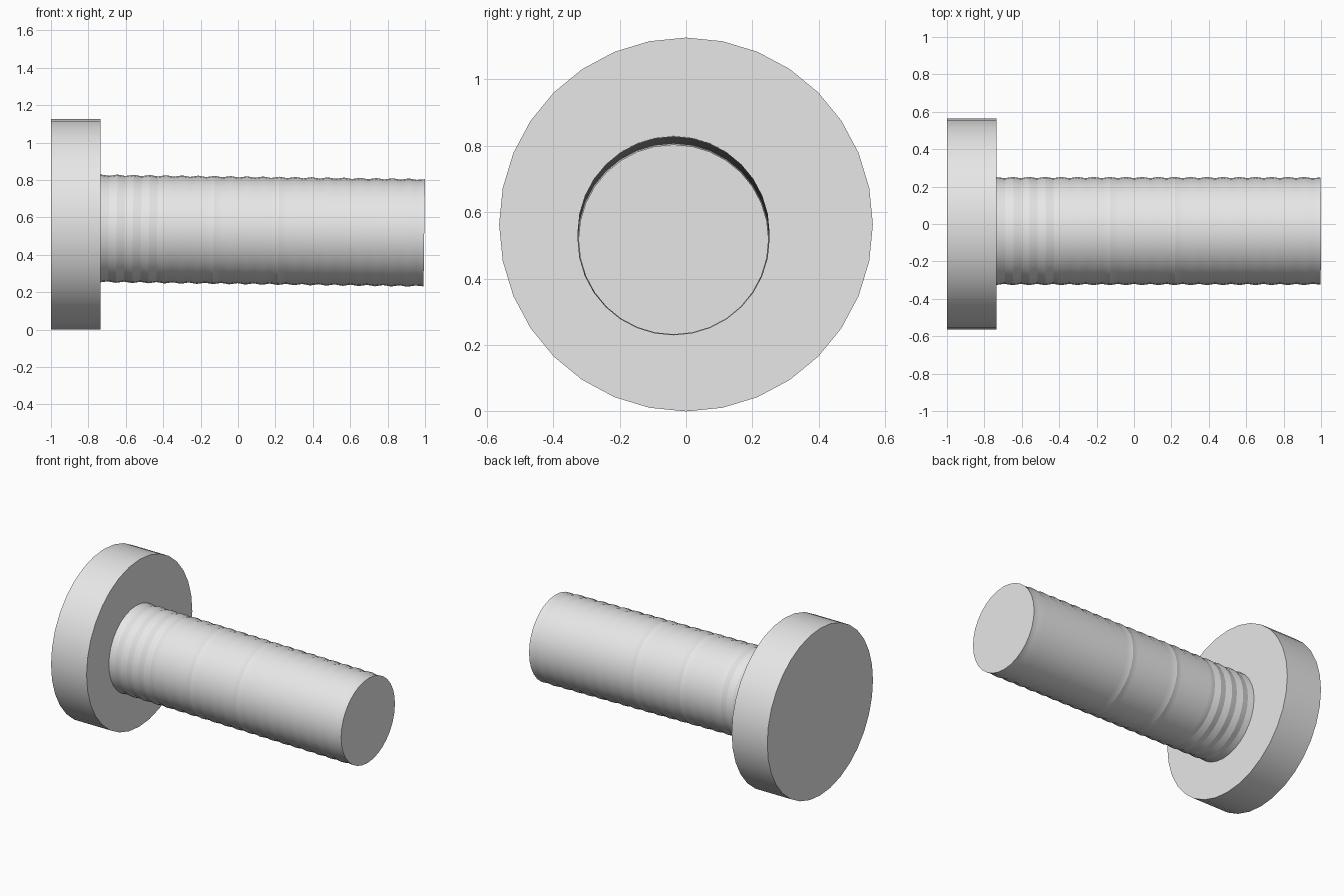
import bpy, bmesh, math
from mathutils import Matrix, Vector

cube = bpy.data.objects.get("Cube")
if cube:
    bpy.data.objects.remove(cube, do_unlink=True)

SIDES = 32

grey = bpy.data.materials.new("light grey")
grey.use_nodes = True
COLOUR = (0.8, 0.8, 0.8, 1)
grey.diffuse_color = COLOUR
grey.node_tree.nodes["Principled BSDF"].inputs["Base Color"].default_value = COLOUR


def lathe(name, profile, matrix, sharp_rings):
    """Capped tube along local x from (x, radius) rings; listed rings get hard edges."""
    bm = bmesh.new()
    rings = []
    for x, r in profile:
        rings.append([bm.verts.new((x, r * math.sin(a), r * math.cos(a)))
                      for a in (math.tau * i / SIDES for i in range(SIDES))])
    for a, b in zip(rings, rings[1:]):
        for i in range(SIDES):
            j = (i + 1) % SIDES
            bm.faces.new((a[i], a[j], b[j], b[i])).smooth = True
    bm.faces.new(rings[0])
    bm.faces.new(rings[-1])
    for k in sharp_rings:
        ring = rings[k]
        for i in range(SIDES):
            bm.edges.get((ring[i], ring[(i + 1) % SIDES])).smooth = False
    bmesh.ops.recalc_face_normals(bm, faces=bm.faces)
    bm.transform(matrix)
    mesh = bpy.data.meshes.new(name)
    bm.to_mesh(mesh)
    bm.free()
    mesh.materials.append(grey)
    obj = bpy.data.objects.new(name, mesh)
    bpy.context.collection.objects.link(obj)
    return obj


# Wide round head
HEAD_R = 0.563
lathe("head", [(-1.0, HEAD_R), (-0.735, HEAD_R)],
      Matrix.Translation((0, 0, HEAD_R)), (0, 1))

# Slightly drooping shaft with shallow ridges along its whole length
RIDGES = 20
LENGTH = 1.731
steps = RIDGES * 2
profile = [(LENGTH * k / steps, 0.2895 if k % 2 == 0 else 0.2825)
           for k in range(steps + 1)]
profile[0] = (-0.01, 0.2895)
profile[-1] = (LENGTH, 0.2865)
tilt = Matrix.Rotation(0.0133, 4, 'Y')
place = Matrix.Translation(Vector((-0.735, -0.0375, 0.5405)))
# Crisp ridges near the head, a few crisp lines further along
lathe("ridged_shaft", profile, place @ tilt, [*range(8), 14, 22, steps])
